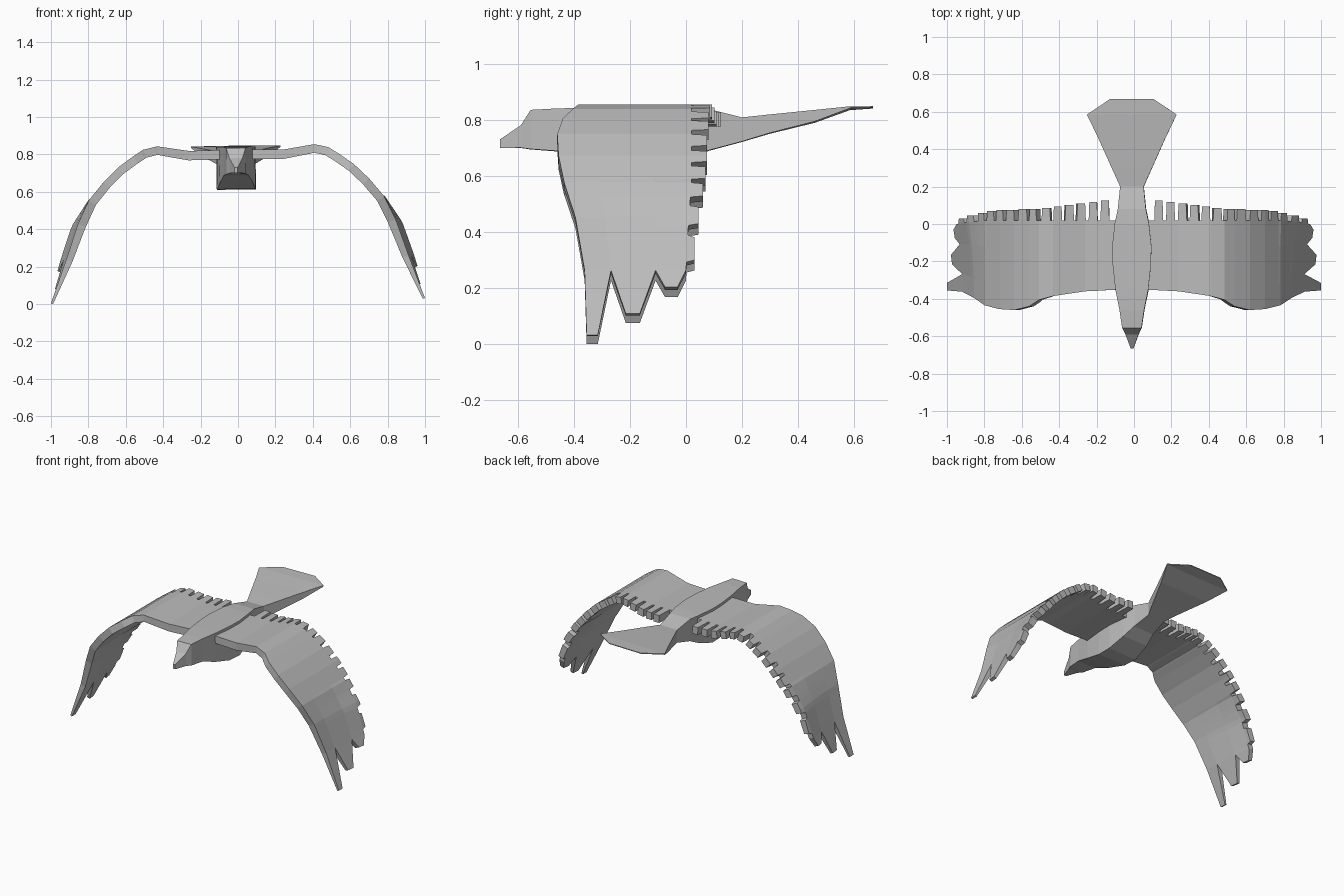
import bpy
import bmesh
from mathutils import Matrix, Vector

cube = bpy.data.objects.get("Cube")
if cube:
    bpy.data.objects.remove(cube, do_unlink=True)

# Single plumage colour
grey = bpy.data.materials.new("plumage_grey")
grey.use_nodes = True
grey.diffuse_color = (0.5, 0.5, 0.5, 1)
grey.node_tree.nodes["Principled BSDF"].inputs["Base Color"].default_value = (0.5, 0.5, 0.5, 1)

ROLL = Matrix.Rotation(-0.014, 4, "Y")  # slight bank in flight


def finish(bm, name):
    bmesh.ops.recalc_face_normals(bm, faces=bm.faces)
    bm.transform(ROLL)
    mesh = bpy.data.meshes.new(name)
    bm.to_mesh(mesh)
    bm.free()
    mesh.materials.append(grey)
    obj = bpy.data.objects.new(name, mesh)
    bpy.context.collection.objects.link(obj)


def loft(name, sections):
    """Rectangular sections (y, half width, bottom, top) joined along y."""
    bm = bmesh.new()
    rings = []
    for y, w, lo, hi in sections:
        corners = ((-w, lo), (w, lo), (w, hi), (-w, hi))
        rings.append([bm.verts.new((x, y, z)) for x, z in corners])
    for a, b in zip(rings, rings[1:]):
        for i in range(4):
            j = (i + 1) % 4
            bm.faces.new((a[i], a[j], b[j], b[i]))
    bm.faces.new(rings[0])
    bm.faces.new(rings[-1])
    finish(bm, name)


# Body with head and beak
loft("body", [
    (-0.665, 0.008, 0.70, 0.73), (-0.59, 0.035, 0.70, 0.78),
    (-0.555, 0.052, 0.695, 0.835), (-0.46, 0.066, 0.688, 0.84),
    (-0.35, 0.088, 0.65, 0.842), (-0.22, 0.102, 0.615, 0.842),
    (-0.12, 0.105, 0.612, 0.842), (0.0, 0.092, 0.65, 0.842),
    (0.08, 0.075, 0.69, 0.838), (0.2, 0.063, 0.722, 0.808)])

# Fan tail
loft("tail", [
    (0.2, 0.063, 0.722, 0.808), (0.3, 0.108, 0.752, 0.818),
    (0.46, 0.18, 0.792, 0.833), (0.585, 0.24, 0.838, 0.845),
    (0.667, 0.118, 0.842, 0.847)])

# Wing stations: x, top height, leading edge y, trailing edge y, thickness
STATIONS = [
    (0.06, 0.825, -0.35, 0.02, 0.05), (0.25, 0.822, -0.36, 0.02, 0.05),
    (0.42, 0.849, -0.385, 0.02, 0.045), (0.495, 0.832, -0.405, 0.02, 0.045),
    (0.55, 0.797, -0.44, 0.02, 0.045), (0.63, 0.74, -0.46, 0.02, 0.045),
    (0.71, 0.662, -0.455, 0.02, 0.045), (0.79, 0.565, -0.435, 0.02, 0.045),
    (0.85, 0.44, -0.395, 0.01, 0.045), (0.915, 0.25, -0.362, 0.0, 0.035),
    (1.0, 0.018, -0.35, 0.0, 0.012)]
TIP_START = STATIONS[-2][0]
ROWS = (0, 0.26, 0.70, 1)

# Trailing feathers: start x, end x, tip y
FEATHERS = [(round(0.12 + 0.063 * i, 3), round(0.168 + 0.063 * i, 3), 0.125 - 0.008 * i)
            for i in range(6)]
FEATHERS += [(0.51, 0.55, 0.08), (0.56, 0.61, 0.08), (0.63, 0.675, 0.075),
             (0.69, 0.73, 0.075), (0.74, 0.78, 0.07), (0.79, 0.815, 0.06),
             (0.83, 0.86, 0.045), (0.872, 0.905, 0.03)]

# Primary feathers at the tip: end x, end y range
PRIMARIES = [(1.0, -0.355, -0.315), (0.972, -0.215, -0.165), (0.937, -0.075, -0.03)]


def clamp(v):
    return max(0, min(1, v))


def station(x):
    """Wing values at x, blended between the two nearest stations."""
    i = 0
    while i < len(STATIONS) - 2 and x > STATIONS[i + 1][0]:
        i += 1
    a, b = STATIONS[i], STATIONS[i + 1]
    t = (x - a[0]) / (b[0] - a[0])
    return [p + (q - p) * t for p, q in zip(a, b)]


def wing(name, side):
    bm = bmesh.new()
    points, edges = {}, {}

    def point(x, y):
        """Top and bottom vertices of the bent wing sheet."""
        key = (round(x, 4), round(y, 4))
        if key not in points:
            _, z, _, _, thick = station(x)
            slope = station(x + 0.02)[1] - station(x - 0.02)[1]
            normal = Vector((-slope, 0, 0.04)).normalized()
            bulge = 0.03 * clamp((y + 0.2) / 0.2) * clamp((x - 0.78) / 0.08)
            top = Vector((x + bulge, y, z))
            low = top - normal * thick
            points[key] = [bm.verts.new((v.x * side, v.y, v.z)) for v in (top, low)]
        return key

    def quad(*corners):
        keys = [point(*c) for c in corners]
        for layer in (0, 1):
            bm.faces.new([points[k][layer] for k in keys])
        for a, b in zip(keys, keys[1:] + keys[:1]):
            edge = frozenset((a, b))
            edges[edge] = edges.get(edge, 0) + 1

    def row_y(x, f):
        _, _, lead, back, _ = station(x)
        return lead + (back - lead) * f

    # Main surface
    xs = {s[0] for s in STATIONS[:-1]}
    for a, b, _ in FEATHERS:
        xs |= {a, b}
    xs = sorted(xs)
    for a, b in zip(xs, xs[1:]):
        for f, g in zip(ROWS, ROWS[1:]):
            quad((a, row_y(a, f)), (b, row_y(b, f)), (b, row_y(b, g)), (a, row_y(a, g)))

    # Tapered trailing feathers
    for start, end, tip in FEATHERS:
        mid = (start + end) / 2
        inside = [x for x in xs if start <= x <= end]
        for a, b in zip(inside, inside[1:]):
            quad((a, row_y(a, 1)), (b, row_y(b, 1)),
                 (mid + (b - mid) * 0.85, tip), (mid + (a - mid) * 0.85, tip))

    # Long primaries
    for (x, y0, y1), f, g in zip(PRIMARIES, ROWS, ROWS[1:]):
        quad((TIP_START, row_y(TIP_START, f)), (x, y0), (x, y1),
             (TIP_START, row_y(TIP_START, g)))

    # Close the rim
    for edge, count in edges.items():
        if count == 1:
            a, b = edge
            bm.faces.new((points[a][0], points[b][0], points[b][1], points[a][1]))
    finish(bm, name)


wing("left_wing", 1)
wing("right_wing", -1)
